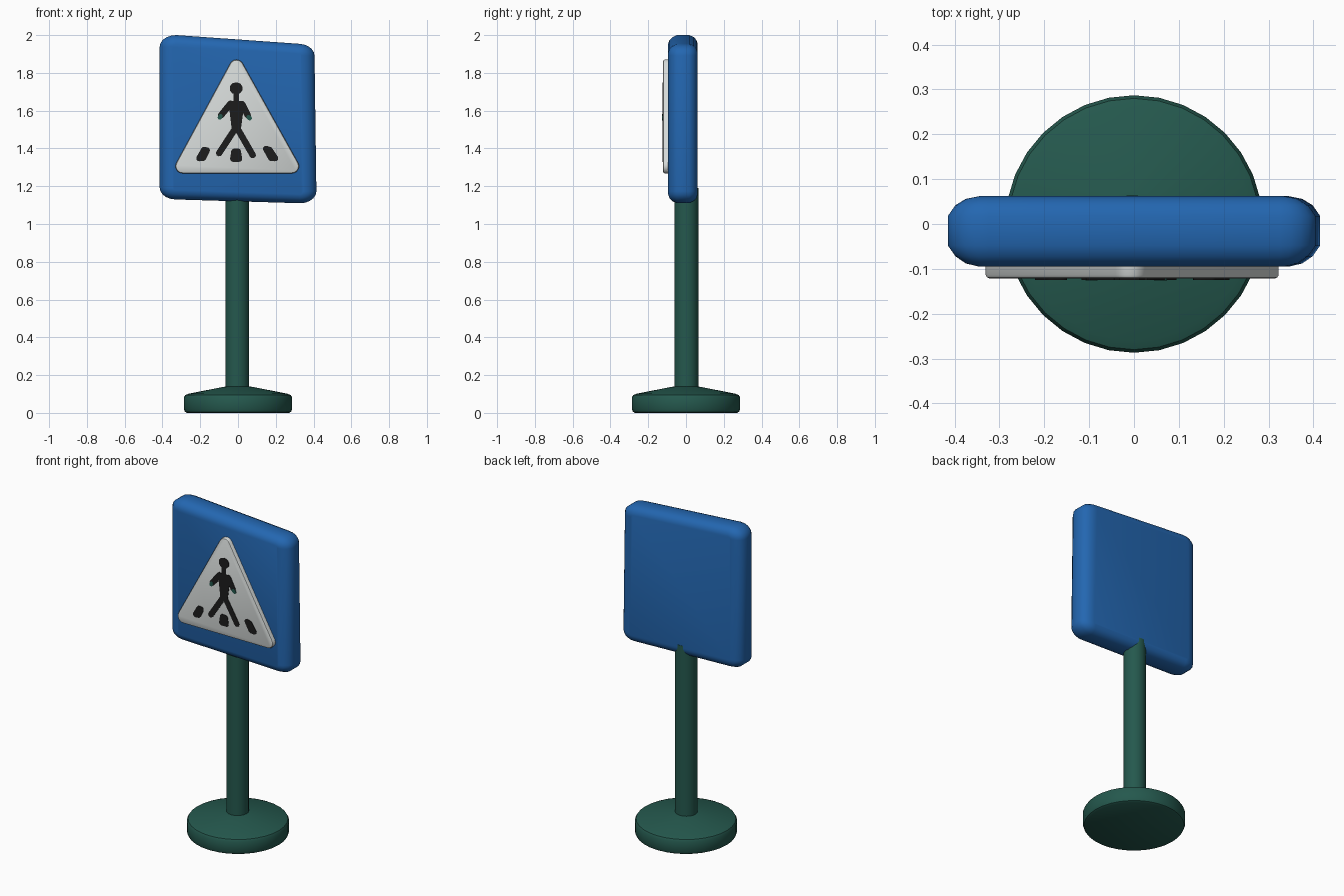
import bpy, bmesh, math
from mathutils import Vector

cube = bpy.data.objects.get("Cube")
if cube:
    bpy.data.objects.remove(cube, do_unlink=True)


def material(name, r, g, b):
    m = bpy.data.materials.new(name)
    m.use_nodes = True
    m.diffuse_color = (r, g, b, 1)
    bsdf = m.node_tree.nodes["Principled BSDF"]
    bsdf.inputs["Base Color"].default_value = (r, g, b, 1)
    bsdf.inputs["Roughness"].default_value = 0.7
    return m


BLUE = material("sign blue", 0.017, 0.135, 0.44)
GREEN = material("dark green", 0.018, 0.098, 0.075)
WHITE = material("panel white", 0.66, 0.69, 0.68)
BLACK = material("figure black", 0.012, 0.012, 0.012)


def finish(name, bm, mat, angle=35):
    bmesh.ops.recalc_face_normals(bm, faces=bm.faces)
    me = bpy.data.meshes.new(name)
    bm.to_mesh(me)
    bm.free()
    me.materials.append(mat)
    ob = bpy.data.objects.new(name, me)
    bpy.context.collection.objects.link(ob)
    bpy.ops.object.select_all(action='DESELECT')
    ob.select_set(True)
    bpy.context.view_layer.objects.active = ob
    bpy.ops.object.shade_smooth_by_angle(angle=math.radians(angle))
    return ob


def skin(bm, rings):
    """Bridge equal rings of points and cap both ends."""
    loops = [[bm.verts.new(p) for p in ring] for ring in rings]
    n = len(loops[0])
    for a, b in zip(loops, loops[1:]):
        for i in range(n):
            j = (i + 1) % n
            bm.faces.new((a[i], a[j], b[j], b[i]))
    bm.faces.new(loops[0])
    bm.faces.new(loops[-1])


def outline(centres, rx, rz, steps):
    """Rounded outline in x,z around counter-clockwise corner centres."""
    pts = [Vector(c) for c in centres]
    result = []
    for i, c in enumerate(pts):
        before = c - pts[i - 1]
        after = pts[(i + 1) % len(pts)] - c
        a0 = math.atan2(-before.x, before.y)
        a1 = math.atan2(-after.x, after.y)
        sweep = (a1 - a0) % math.tau
        for s in range(steps + 1):
            a = a0 + sweep * s / steps
            result.append((c.x + rx * math.cos(a), c.y + rz * math.sin(a)))
    return result


def slab(name, centres, layers, mat, steps=5):
    """Layers are (y, x radius, z radius) from front to back."""
    bm = bmesh.new()
    skin(bm, [[(x, y, z) for x, z in outline(centres, rx, rz, steps)]
              for y, rx, rz in layers])
    return finish(name, bm, mat)


def plate(name, centres, r, mat=BLACK, y=-0.125):
    return slab(name, centres, [(y, r, r), (-0.119, r, r)], mat)


def lathe(name, profile, x, y, sides, mat):
    bm = bmesh.new()
    skin(bm, [[(x + r * math.cos(math.tau * i / sides),
                y + r * math.sin(math.tau * i / sides), z)
               for i in range(sides)] for r, z in profile])
    return finish(name, bm, mat)


# Stand
lathe("base", [(0.27, 0), (0.281, 0.006), (0.287, 0.02), (0.287, 0.082),
               (0.28, 0.094), (0.26, 0.102), (0.075, 0.138), (0.05, 0.14)],
      0, 0, 32, GREEN)
lathe("pole", [(0.063, 0.1), (0.063, 1.19)], -0.004, 0.002, 20, GREEN)

# Slightly skewed sign board with a soft rim
slab("sign_board",
     [(-0.33, 1.193), (0.33, 1.173), (0.32, 1.891), (-0.33, 1.937)],
     [(-0.095, 0.015, 0.015), (-0.088, 0.045, 0.036), (-0.072, 0.068, 0.052),
      (-0.048, 0.085, 0.063), (0.018, 0.085, 0.063), (0.042, 0.068, 0.052),
      (0.056, 0.045, 0.036), (0.062, 0.015, 0.015)], BLUE)

# Raised triangular panel
slab("triangle_panel",
     [(-0.293, 1.306), (0.285, 1.306), (-0.008, 1.832)],
     [(-0.122, 0.028, 0.028), (-0.119, 0.035, 0.035),
      (-0.114, 0.038, 0.038), (-0.08, 0.038, 0.038)], WHITE, 6)

# Walking figure
plate("head", [(-0.013, 1.718), (-0.007, 1.718)], 0.032)
plate("neck", [(-0.01, 1.71), (-0.01, 1.64)], 0.015)
plate("torso", [(-0.018, 1.5), (0.0, 1.5), (0.018, 1.635), (-0.034, 1.635)], 0.015)
limbs = {
    "right_arm": [(-0.04, 1.637), (-0.09, 1.575)],
    "left_arm": [(0.022, 1.635), (0.052, 1.575)],
    "right_leg": [(-0.018, 1.5), (-0.1, 1.375)],
    "left_leg": [(0.0, 1.5), (0.078, 1.365)],
}
for name, path in limbs.items():
    plate(name, path, 0.017)
plate("right_hand", [(-0.092, 1.572), (-0.097, 1.563)], 0.011, GREEN, -0.126)
plate("left_hand", [(0.056, 1.566), (0.062, 1.56)], 0.012, GREEN, -0.126)

# Crossing stripes under the figure
plate("right_stripe", [(-0.205, 1.348), (-0.185, 1.35), (-0.165, 1.39), (-0.18, 1.392)], 0.016)
plate("middle_stripe", [(-0.026, 1.345), (0.006, 1.345), (0.0, 1.383), (-0.02, 1.383)], 0.016)
plate("left_stripe", [(0.175, 1.35), (0.197, 1.348), (0.168, 1.392), (0.148, 1.398)], 0.016)
